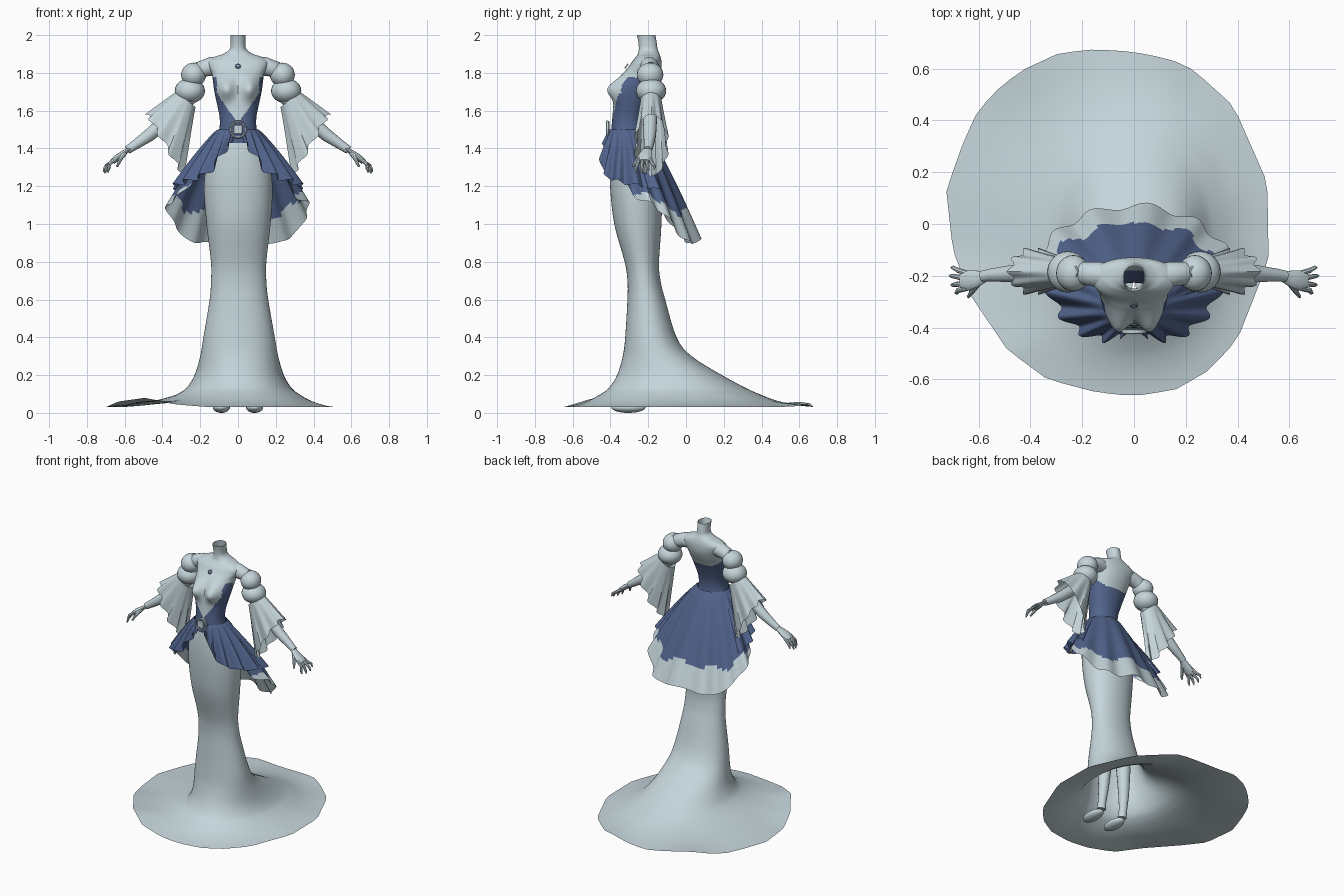
import bpy, bmesh, math
from mathutils import Vector as V

if "Cube" in bpy.data.objects:
    bpy.data.objects.remove(bpy.data.objects["Cube"])


def material(name, rgb):
    m = bpy.data.materials.new(name)
    m.diffuse_color = (*rgb, 1)
    m.use_nodes = True
    m.node_tree.nodes["Principled BSDF"].inputs["Base Color"].default_value = m.diffuse_color
    return m


PALE = material("pale blue grey", (0.56, 0.67, 0.71))
NAVY = material("navy blue", (0.085, 0.13, 0.27))


def finish(name, bm, rule=None, mats=(PALE, NAVY)):
    bmesh.ops.recalc_face_normals(bm, faces=bm.faces[:])
    if rule:
        for f in bm.faces:
            f.material_index = rule(f.calc_center_median())
    me = bpy.data.meshes.new(name)
    bm.to_mesh(me)
    bm.free()
    for m in mats:
        me.materials.append(m)
    ob = bpy.data.objects.new(name, me)
    bpy.context.collection.objects.link(ob)
    return ob


def loft(name, rings, closed=True, caps=False, rule=None, mats=(PALE, NAVY), cell=None):
    """Skin a list of point rings; cell(i, j) may pick a material."""
    bm = bmesh.new()
    vs = [[bm.verts.new(p) for p in r] for r in rings]
    n = len(rings[0])
    for i in range(len(rings) - 1):
        for j in range(n if closed else n - 1):
            k = (j + 1) % n
            f = bm.faces.new((vs[i][j], vs[i][k], vs[i + 1][k], vs[i + 1][j]))
            if cell:
                f.material_index = cell(i, j)
    if caps:
        bm.faces.new(vs[0])
        bm.faces.new(vs[-1])
    return finish(name, bm, rule, mats)


def spline(rows, steps):
    """Catmull-Rom resampling of rows of numbers."""
    out = []
    last = len(rows) - 1
    for s in range(steps + 1):
        t = s / steps * last
        i = min(int(t), last - 1)
        t -= i
        a, b, c, d = (rows[min(max(i + k, 0), last)] for k in (-1, 0, 1, 2))
        out.append([0.5 * (2 * q + (r - p) * t + (2 * p - 5 * q + 4 * r - w) * t * t
                           + (3 * q - p - 3 * r + w) * t ** 3)
                    for p, q, r, w in zip(a, b, c, d)])
    return out


def oval(z, xl, xr, yf, yb, n, e=2.2):
    cx, cy, rx, ry = (xl + xr) / 2, (yf + yb) / 2, (xr - xl) / 2, (yb - yf) / 2
    pts = []
    for j in range(n):
        a = 2 * math.pi * j / n
        c, s = math.cos(a), math.sin(a)
        pts.append(V((cx + rx * math.copysign(abs(c) ** (2 / e), c),
                      cy + ry * math.copysign(abs(s) ** (2 / e), s), z)))
    return pts


def tube(name, path, n=14, flat=1.0):
    """Tapered tube through (x, y, z, radius) points."""
    rings = []
    for i, p in enumerate(path):
        a, b = path[max(i - 1, 0)], path[min(i + 1, len(path) - 1)]
        t = (V(b[:3]) - V(a[:3])).normalized()
        u = t.cross(V((0, 1, 0))).normalized()
        w = t.cross(u)
        rings.append([V(p[:3]) + p[3] * (u * math.cos(k * 2 * math.pi / n) * flat
                                         + w * math.sin(k * 2 * math.pi / n)) for k in range(n)])
    return loft(name, rings, caps=True, mats=(PALE,))


def ellipsoid(name, loc, rad):
    bm = bmesh.new()
    bmesh.ops.create_uvsphere(bm, u_segments=24, v_segments=14, radius=1)
    for v in bm.verts:
        v.co = V([c * r + l for c, r, l in zip(v.co, rad, loc)])
    return finish(name, bm, mats=(PALE,))


# Torso with bust, shoulders and open neck; the bodice is coloured by rule
torso = [(1.43, .125, -.395, -.21), (1.50, .10, -.395, -.225), (1.56, .097, -.39, -.225),
         (1.62, .108, -.385, -.21), (1.70, .125, -.375, -.18), (1.76, .133, -.355, -.15),
         (1.80, .14, -.33, -.135), (1.83, .155, -.305, -.13), (1.86, .16, -.285, -.13),
         (1.885, .125, -.265, -.135), (1.90, .08, -.255, -.14), (1.925, .045, -.25, -.15),
         (1.96, .039, -.252, -.155), (2.0, .041, -.26, -.162)]
rings = []
for z, h, f, b in spline(torso, 84):
    ring = oval(z, -h, h, f, b, 96)
    for p in ring:
        if p.y < (f + b) / 2:
            g = math.exp(-((abs(p.x) - .065) / .045) ** 2 - ((z - 1.715) / .055) ** 2)
            p.y -= .055 * g
    rings.append(ring)


def bodice(c):
    if c.y < -.27:
        return int(c.z < 1.78 and abs(c.x) > min(.112, .68 * (c.z - 1.53)))
    return int(c.z < 1.70 + .07 * min(1, max(0, (-.19 - c.y) / .06)))


loft("torso", rings, rule=bodice)

# Long skirt spreading into a train with an irregular hem
N = 64
hem = [(.515, .16, .03), (.385, .455, .03), (.23, .595, .035), (.145, .635, .05), (0, .665, .035),
       (-.15, .675, .03), (-.29, .66, .05), (-.44, .59, .06), (-.55, .5, .04), (-.615, .415, .03),
       (-.665, .3, .03), (-.725, .13, .03), (-.70, -.1, .03), (-.635, -.27, .06),
       (-.49, -.485, .08), (-.335, -.6, .045), (-.145, -.65, .03), (0, -.665, .03),
       (.16, -.64, .03), (.29, -.565, .03), (.4, -.445, .03), (.52, -.14, .03)]
polar = sorted((math.atan2(y, x + .1) % (2 * math.pi), x, y, z) for x, y, z in hem)
polar = [(polar[-1][0] - 2 * math.pi, *polar[-1][1:])] + polar + \
        [(polar[0][0] + 2 * math.pi, *polar[0][1:])]
edge = []
for j in range(N):
    a = 2 * math.pi * j / N
    for p, q in zip(polar, polar[1:]):
        if p[0] <= a < q[0]:
            edge.append(V(p[1:]).lerp(V(q[1:]), (a - p[0]) / (q[0] - p[0])))
            break
skirt = [(1.46, -.108, .108, -.388, -.225), (1.35, -.16, .16, -.402, -.17),
         (1.2, -.18, .183, -.402, -.13), (1.0, -.167, .172, -.38, -.13),
         (.8, -.143, .15, -.325, -.143), (.7, -.143, .15, -.31, -.135), (.6, -.15, .16, -.31, -.11),
         (.4, -.183, .195, -.322, -.05), (.3, -.2, .213, -.335, .03), (.2, -.23, .243, -.365, .19),
         (.13, -.275, .285, -.41, .32), (.095, -.33, .33, -.46, .40)]
rings = [oval(*r, N, 2.1) for r in spline(skirt, 44)]
base = rings[-1]
for t, z in ((.15, .078), (.3, .064), (.5, .05), (.75, .037), (1, .03)):
    rings.append([V((p.x + (q.x - p.x) * t, p.y + (q.y - p.y) * t, z + (q.z - .03) * t * t))
                  for p, q in zip(base, edge)])
loft("skirt", rings, mats=(PALE,))


# Draped overskirt sheets hanging from the waist
def drape(name, a0, a1, hem, waves, amp, cell=None, side=1, n=80, m=24):
    low = spline(hem, n)
    rings = []
    for i in range(m + 1):
        v = i / m
        row = []
        for j, h in enumerate(low):
            u = j / n
            a = math.radians(a0 + (a1 - a0) * u)
            top = V((.108 * math.sin(a), -.31 - .098 * math.cos(a), 1.5))
            p = top.lerp(V(h), v)
            out = V((h[0] - top.x, h[1] - top.y, 0))
            p += out * (v ** .85 - v)
            w = math.sin(2 * math.pi * waves * u)
            p += out.normalized() * amp * v * w
            p.z += .4 * amp * v * w
            row.append(V((p.x * side, p.y, p.z)))
        rings.append(row)
    return loft(name, rings, closed=False, cell=cell)


half = [(.24, -.34, 1.24), (.32, -.26, 1.14), (.375, -.17, 1.1), (.35, -.09, 1.02),
        (.27, -.01, .92), (.16, .045, .90)]
back = half + [(0, .072, .92)] + [(-x, y, z) for x, y, z in reversed(half)]


def back_colour(i, j):
    u = j / 80
    return int(i / 24 < .71 + .3 * (2 * u - 1) ** 2 + .035 * math.sin(38 * u))


drape("back_overskirt", 50, 310, back, 9, .014, back_colour)
ruffle = [(.03, -.425, 1.43), (.07, -.44, 1.39), (.13, -.445, 1.30), (.2, -.42, 1.25),
          (.265, -.37, 1.23), (.31, -.3, 1.21), (.34, -.22, 1.2), (.32, -.13, 1.17)]


# Round brooches: navy disc, pale rim and pale centre plate
def brooch(name, loc, normal, r, square=False):
    rot = V(normal).to_track_quat('Z', 'Y')
    place = lambda p: rot @ p + V(loc)
    bm = bmesh.new()
    bmesh.ops.create_cone(bm, cap_ends=True, segments=24, radius1=r, radius2=r, depth=r * .3)
    for v in bm.verts:
        v.co = place(v.co)
    finish(name + "_disc", bm, mats=(NAVY,))
    rim = [[place(V(((r + r * .14 * math.cos(b)) * math.cos(a), (r + r * .14 * math.cos(b)) * math.sin(a),
                     r * .2 * math.sin(b) + r * .1)))
            for b in (k * math.pi / 4 for k in range(8))]
           for a in (k * math.pi / 12 for k in range(25))]
    loft(name + "_rim", rim, mats=(PALE,))
    bm = bmesh.new()
    k = 4 if square else 12
    bmesh.ops.create_cone(bm, cap_ends=True, segments=k, radius1=r * .85, radius2=r * .7, depth=r * .15)
    turn = math.pi / 4 if square else 0
    for v in bm.verts:
        x, y, z = v.co
        s = 1 if square else .6
        v.co = place(V(((x * math.cos(turn) - y * math.sin(turn)) * s,
                        (x * math.sin(turn) + y * math.cos(turn)) * s, z + r * .2)))
    finish(name + "_plate", bm, mats=(PALE,))


brooch("waist_brooch", (0, -.412, 1.5), (0, -1, 0), .042, True)
brooch("chest_pin", (0, -.315, 1.835), (0, -.8, .6), .014)

# Paired parts: ruffles, sleeves, arms, hands and legs
for side, tag in ((1, "right"), (-1, "left")):
    X = lambda pts: [(p[0] * side, *p[1:]) for p in pts]
    drape(tag + "_front_ruffle", 6, 112, ruffle, 5.5, .02, lambda i, j: 1, side)
    tube(tag + "_shoulder", X([(.08, -.2, 1.835, .045), (.14, -.195, 1.835, .05),
                               (.19, -.19, 1.82, .045), (.23, -.185, 1.78, .04)]))
    ellipsoid(tag + "_upper_puff", (.235 * side, -.19, 1.79), (.066, .07, .064))
    ellipsoid(tag + "_lower_puff", (.255 * side, -.185, 1.705), (.08, .08, .066))
    brooch(tag + "_sleeve_pin", (.232 * side, -.185, 1.835), (.75 * side, 0, .66), .024)

    # Flared, pleated sleeve
    rings = []
    for i in range(11):
        v = i / 10
        c = V((.275, -.185, 1.66)).lerp(V((.385, -.183, 1.418)), v)
        d = V((.05, 0, .042)).lerp(V((.095, 0, .163)), v)
        w = .055 + .03 * v
        ring = []
        for j in range(60):
            a = 2 * math.pi * j / 60
            k = 1 + .13 * v * math.cos(10 * a) * abs(math.sin(a))
            p = c + d * math.cos(a) + V((.012 * v * math.cos(10 * a), w * math.sin(a) * k, 0))
            ring.append(V((p.x * side, p.y, p.z)))
        rings.append(ring)
    loft(tag + "_flared_sleeve", rings, mats=(PALE,))

    # Forearm, palm and fingers
    tube(tag + "_forearm", X([(.26, -.19, 1.67, .042), (.36, -.19, 1.565, .038), (.47, -.192, 1.47, .034),
                              (.55, -.197, 1.415, .025), (.585, -.202, 1.392, .022)]))
    tube(tag + "_palm", X([(.575, -.202, 1.398, .022), (.61, -.212, 1.372, .033),
                           (.64, -.218, 1.35, .04), (.665, -.22, 1.33, .034)]), flat=.45)
    for y0, y1, x1, z1 in ((-.19, -.168, .705, 1.29), (-.21, -.2, .712, 1.275),
                           (-.23, -.235, .705, 1.268), (-.248, -.265, .69, 1.272)):
        tube(tag + "_finger", X([(.645, y0, 1.347, .011), (.68, (y0 + y1) / 2, 1.32, .010),
                                 (x1 - .006, y1, z1 + .02, .008), (x1, y1, z1, .004)]), 8)
    tube(tag + "_thumb", X([(.6, -.225, 1.375, .013), (.622, -.255, 1.345, .011),
                            (.64, -.282, 1.305, .006)]), 8)

    # Legs and feet under the skirt
    tube(tag + "_leg", X([(.07, -.235, .9, .065), (.073, -.22, .6, .047), (.078, -.2, .38, .047),
                          (.085, -.205, .2, .035), (.088, -.215, .1, .027), (.088, -.225, .04, .03)]))
    ellipsoid(tag + "_foot", (.088 * side, -.305, .028), (.045, .09, .028))

bpy.ops.object.select_all(action='SELECT')
bpy.context.view_layer.objects.active = bpy.data.objects["torso"]
bpy.ops.object.shade_smooth_by_angle(angle=math.radians(40))
